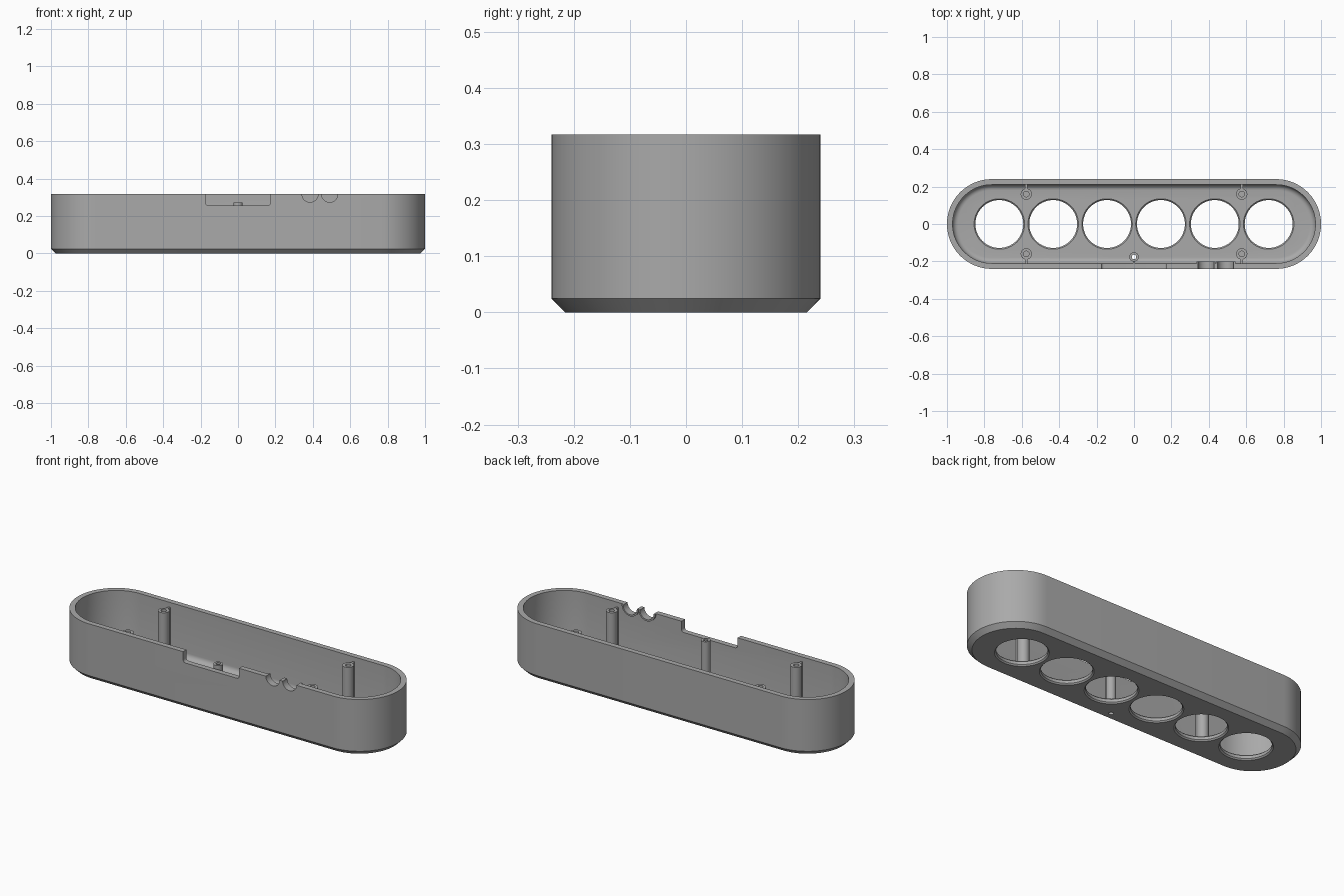
import bpy, bmesh, math
from mathutils import Matrix

if "Cube" in bpy.data.objects:
    bpy.data.objects.remove(bpy.data.objects["Cube"], do_unlink=True)

HEIGHT, HALF_STRAIGHT, RADIUS = 0.317, 0.76, 0.24
WALL, FLOOR, CHAMFER = 0.03, 0.03, 0.025

grey = bpy.data.materials.new("plain grey")
grey.use_nodes = True
grey.diffuse_color = (0.4, 0.4, 0.4, 1)
grey.node_tree.nodes["Principled BSDF"].inputs["Base Color"].default_value = grey.diffuse_color


def make(name, bm):
    bmesh.ops.recalc_face_normals(bm, faces=bm.faces)
    mesh = bpy.data.meshes.new(name)
    bm.to_mesh(mesh)
    bm.free()
    mesh.materials.append(grey)
    obj = bpy.data.objects.new(name, mesh)
    bpy.context.collection.objects.link(obj)
    return obj


def loft(name, profile, half=0.0, at=(0, 0), n=32, closed=False):
    """Sweep (radius, z) pairs round a stadium, or round a circle if half is 0."""
    bm = bmesh.new()
    rings = []
    for r, z in profile:
        ring = []
        for side in (1, -1):
            steps = n + 1 if half else n
            for i in range(steps):
                a = -math.pi / 2 + math.pi * i / n
                ring.append(bm.verts.new((at[0] + side * (half + r * math.cos(a)),
                                          at[1] + side * r * math.sin(a), z)))
        rings.append(ring)
    pairs = list(zip(rings, rings[1:]))
    if closed:
        pairs.append((rings[-1], rings[0]))
    else:
        bm.faces.new(rings[0])
        bm.faces.new(rings[-1])
    for low, high in pairs:
        for i in range(len(low)):
            j = (i + 1) % len(low)
            bm.faces.new((low[i], low[j], high[j], high[i]))
    return make(name, bm)


def prism(name, outline, y0, y1):
    """Extrude an (x, z) outline along y."""
    bm = bmesh.new()
    face = bm.faces.new([bm.verts.new((x, y0, z)) for x, z in outline])
    new = bmesh.ops.extrude_face_region(bm, geom=[face])["geom"]
    bmesh.ops.translate(bm, vec=(0, y1 - y0, 0),
                        verts=[v for v in new if isinstance(v, bmesh.types.BMVert)])
    return make(name, bm)


def arc(x, z, r, start, end, n=20):
    return [(x + r * math.cos(math.radians(start + (end - start) * i / n)),
             z + r * math.sin(math.radians(start + (end - start) * i / n))) for i in range(n + 1)]


def box(name, centre, size):
    bm = bmesh.new()
    bmesh.ops.create_cube(bm, size=1, matrix=Matrix.Translation(centre) @ Matrix.Diagonal((*size, 1)))
    return make(name, bm)


def smooth(obj):
    bpy.ops.object.select_all(action="DESELECT")
    obj.select_set(True)
    bpy.context.view_layer.objects.active = obj
    bpy.ops.object.shade_smooth_by_angle(angle=math.radians(30))


# Tray: chamfered outside, rounded inside corner at the floor
fillet = 0.03
inner = RADIUS - WALL
profile = [(RADIUS - CHAMFER, 0), (RADIUS, CHAMFER), (RADIUS, HEIGHT), (inner, HEIGHT)]
profile += [(r, z) for r, z in arc(inner - fillet, FLOOR + fillet, fillet, 0, -90, 6)]
tray = loft("tray", profile, HALF_STRAIGHT)

# Cutters: six round openings, screw hole, connector slot, two cable notches
cutters = []
waist, mouth = 0.128, 0.135
for i in range(6):
    cutters.append(loft("opening_cutter",
                        [(mouth + 0.007, -0.007), (waist, 0.007), (waist, FLOOR - 0.007),
                         (mouth + 0.007, FLOOR + 0.007)], at=((i - 2.5) * 0.288, 0)))
screw_y = -0.176
cutters.append(loft("screw_cutter", [(0.012, -0.1), (0.012, 0.1)], at=(0, screw_y), n=12))
slot = arc(-0.16, 0.272, 0.015, 180, 270, 5) + arc(0.16, 0.272, 0.015, 270, 360, 5)
slot += [(0.175, 0.4), (-0.175, 0.4)]
cutters.append(prism("slot_cutter", slot, -0.3, -0.19))
notches = (0.385, 0.49)
for x in notches:
    cutters.append(prism("notch_cutter", arc(x, HEIGHT, 0.043, 180, 360) +
                         [(x + 0.043, 0.4), (x - 0.043, 0.4)], -0.3, -0.19))
for c in cutters:
    c.hide_render = True
    mod = tray.modifiers.new("cut", "BOOLEAN")
    mod.operation, mod.solver, mod.object = "DIFFERENCE", "EXACT", c
graph = bpy.context.evaluated_depsgraph_get()
result = bpy.data.meshes.new_from_object(tray.evaluated_get(graph))
tray.modifiers.clear()
tray.data = result
for c in cutters:
    bpy.data.objects.remove(c, do_unlink=True)
smooth(tray)

# Cable notch collars on the inside of the wall
for x in notches:
    outline = arc(x, HEIGHT, 0.052, 180, 360) + arc(x, HEIGHT, 0.043, 360, 180)
    smooth(prism("notch_collar", outline, -0.215, -0.2))

# Four corner posts with blind screw holes, each joined to the wall by a rib
top = 0.29
for sx in (-1, 1):
    for sy in (-1, 1):
        x, y = sx * 0.576, sy * 0.16
        smooth(loft("corner_post", [(0.03, FLOOR - 0.005), (0.03, top), (0.015, top),
                                    (0.015, 0.15)], at=(x, y), n=12))
        box("post_rib", (x, sy * 0.2, (top + FLOOR) / 2), (0.012, 0.03, top - FLOOR))

# Hollow centre post over the through hole
smooth(loft("centre_post", [(0.025, FLOOR - 0.005), (0.025, 0.272), (0.012, 0.272),
                            (0.012, FLOOR - 0.005)], at=(0, screw_y), n=12, closed=True))
box("centre_rib", (0, -0.205, 0.14), (0.012, 0.02, 0.22))
